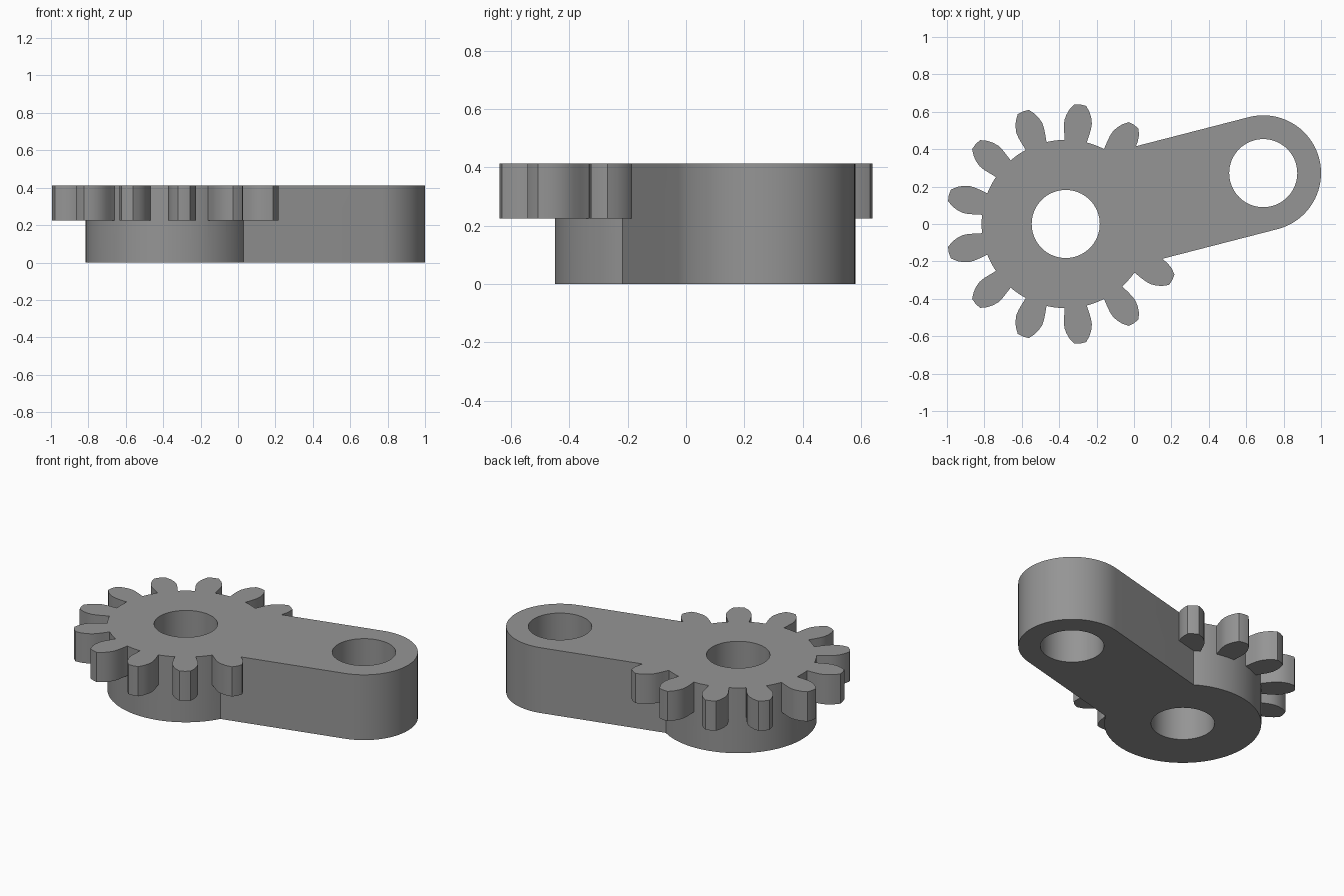
import bpy, bmesh, math
from mathutils import Vector

if "Cube" in bpy.data.objects:
    bpy.data.objects.remove(bpy.data.objects["Cube"])

HEIGHT, GEAR_Z = 0.413, 0.225
HUB = Vector((-0.365, 0.0))
PIVOT = Vector((0.691, 0.272))
HUB_R, ARM_R, HOLE_R = 0.45, 0.309, 0.182
TEETH = 13

steel = bpy.data.materials.new("grey steel")
steel.diffuse_color = (0.3, 0.3, 0.3, 1)
steel.use_nodes = True
steel.node_tree.nodes["Principled BSDF"].inputs["Base Color"].default_value = steel.diffuse_color


def arc(centre, radius, start, end, steps):
    return [centre + radius * Vector((math.cos(a), math.sin(a)))
            for a in (start + (end - start) * i / steps for i in range(steps + 1))]


def prisms(name, outlines, z0, z1):
    """Extrude counter-clockwise outlines into one object."""
    bm = bmesh.new()
    for outline in outlines:
        low = [bm.verts.new((p.x, p.y, z0)) for p in outline]
        high = [bm.verts.new((p.x, p.y, z1)) for p in outline]
        bm.faces.new(low[::-1])
        bm.faces.new(high)
        n = len(outline)
        for i in range(n):
            j = (i + 1) % n
            bm.faces.new((low[i], low[j], high[j], high[i]))
    mesh = bpy.data.meshes.new(name)
    bm.to_mesh(mesh)
    bm.free()
    mesh.materials.append(steel)
    obj = bpy.data.objects.new(name, mesh)
    bpy.context.collection.objects.link(obj)
    return obj


def combine(target, other, operation):
    mod = target.modifiers.new(operation.lower(), 'BOOLEAN')
    mod.operation, mod.solver, mod.object = operation, 'EXACT', other
    bpy.context.view_layer.objects.active = target
    bpy.ops.object.modifier_apply(modifier=mod.name)
    bpy.data.objects.remove(other)


# Round hub and straight arm with a rounded end, as one outline
axis = PIVOT - HUB
tilt = math.atan2(axis.y, axis.x)
join = math.asin(ARM_R / HUB_R)
outline = (arc(HUB, HUB_R, tilt + join, tilt + 2 * math.pi - join, 72)
           + arc(PIVOT, ARM_R, tilt - math.pi / 2, tilt + math.pi / 2, 40))
lever = prisms("gear_lever", [outline], 0, HEIGHT)

# Gear teeth: (radius, half width) down one flank, mirrored for the other
flank = [(0.38, 0.058), (0.45, 0.060), (0.485, 0.067), (0.52, 0.073), (0.55, 0.074),
         (0.58, 0.067), (0.61, 0.054), (0.64, 0.032)]
profile = [(r, -w) for r, w in flank] + [(0.644, 0)] + [(r, w) for r, w in flank[::-1]]
teeth = []
for k in range(2, TEETH):  # the first two would sit inside the arm
    a = 2 * math.pi * k / TEETH
    out, side = Vector((math.cos(a), math.sin(a))), Vector((-math.sin(a), math.cos(a)))
    teeth.append([HUB + out * r + side * w for r, w in profile])
combine(lever, prisms("gear_teeth", teeth, GEAR_Z, HEIGHT), 'UNION')

# Shaft hole and pivot hole
holes = [arc(c, HOLE_R, 0, 2 * math.pi, 64)[:-1] for c in (HUB, PIVOT)]
combine(lever, prisms("holes", holes, -0.1, HEIGHT + 0.1), 'DIFFERENCE')

lever.select_set(True)
bpy.context.view_layer.objects.active = lever
bpy.ops.object.shade_smooth_by_angle(angle=math.radians(25))
